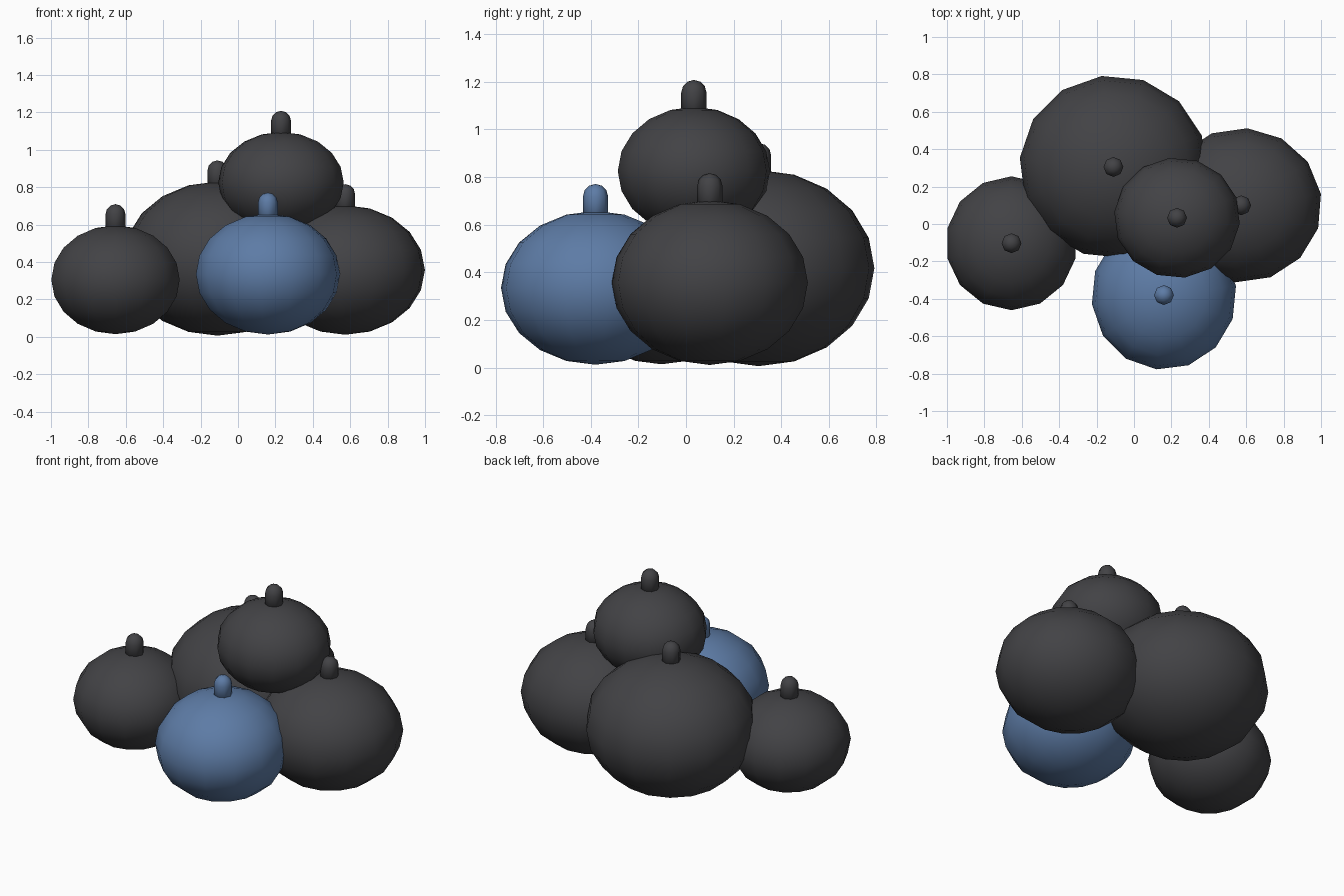
import bpy, bmesh
from math import sin, cos, pi, radians

if "Cube" in bpy.data.objects:
    bpy.data.objects.remove(bpy.data.objects["Cube"])


def lathe(name, profile, sides, turn, sx, sy, loc, mat):
    """Revolve (radius, z) points round z; radius 0 makes a pole."""
    bm = bmesh.new()
    rings = []
    for r, z in profile:
        if r < 1e-6:
            rings.append([bm.verts.new((0, 0, z))] * sides)
        else:
            rings.append([bm.verts.new((r * sx * cos(turn + 2 * pi * i / sides),
                                        r * sy * sin(turn + 2 * pi * i / sides), z))
                          for i in range(sides)])
    for lo, hi in zip(rings, rings[1:]):
        for i in range(sides):
            j = (i + 1) % sides
            bm.faces.new(list(dict.fromkeys((lo[i], lo[j], hi[j], hi[i]))))
    for f in bm.faces:
        f.smooth = True
    bmesh.ops.recalc_face_normals(bm, faces=bm.faces)
    mesh = bpy.data.meshes.new(name)
    bm.to_mesh(mesh)
    bm.free()
    ob = bpy.data.objects.new(name, mesh)
    ob.location = loc
    bpy.context.collection.objects.link(ob)
    if mat:
        mesh.materials.append(mat)


def material(name, colour):
    m = bpy.data.materials.new(name)
    m.diffuse_color = colour
    m.use_nodes = True
    m.node_tree.nodes["Principled BSDF"].inputs["Base Color"].default_value = m.diffuse_color
    return m


dark = material("dark_bag", (0.055, 0.055, 0.06, 1))
blue = material("blue_bag", (0.11, 0.2, 0.38, 1))


def bag(name, x, y, z, rx, ry, rz, turn, mat):
    # Squashed ball body: 14 sides, 10 bands
    body = [(abs(sin(pi * k / 10)), -rz * cos(pi * k / 10)) for k in range(11)]
    lathe(name, body, 14, radians(turn), rx, ry, (x, y, z), mat)
    # Tied neck: short post with a domed top
    r = 0.053
    neck = [(0, rz - 0.045), (r, rz - 0.045), (r, rz + 0.06)]
    neck += [(r * cos(a), rz + 0.06 + r * sin(a)) for a in (pi / 6, pi / 3)]
    neck.append((0, rz + 0.06 + r))
    lathe(name + "_neck", neck, 8, 0, 1, 1, (x, y, z), mat)


# Pile of five bags
bag("back_bag", -0.11, 0.305, 0.418, 0.503, 0.49, 0.412, 20, dark)
bag("left_bag", -0.655, -0.103, 0.305, 0.352, 0.358, 0.291, 12.9, dark)
bag("right_bag", 0.573, 0.10, 0.357, 0.431, 0.413, 0.346, 8.5, dark)
bag("front_bag", 0.16, -0.38, 0.335, 0.388, 0.399, 0.323, 7, blue)
bag("top_bag", 0.23, 0.033, 0.825, 0.337, 0.322, 0.27, 20, dark)
